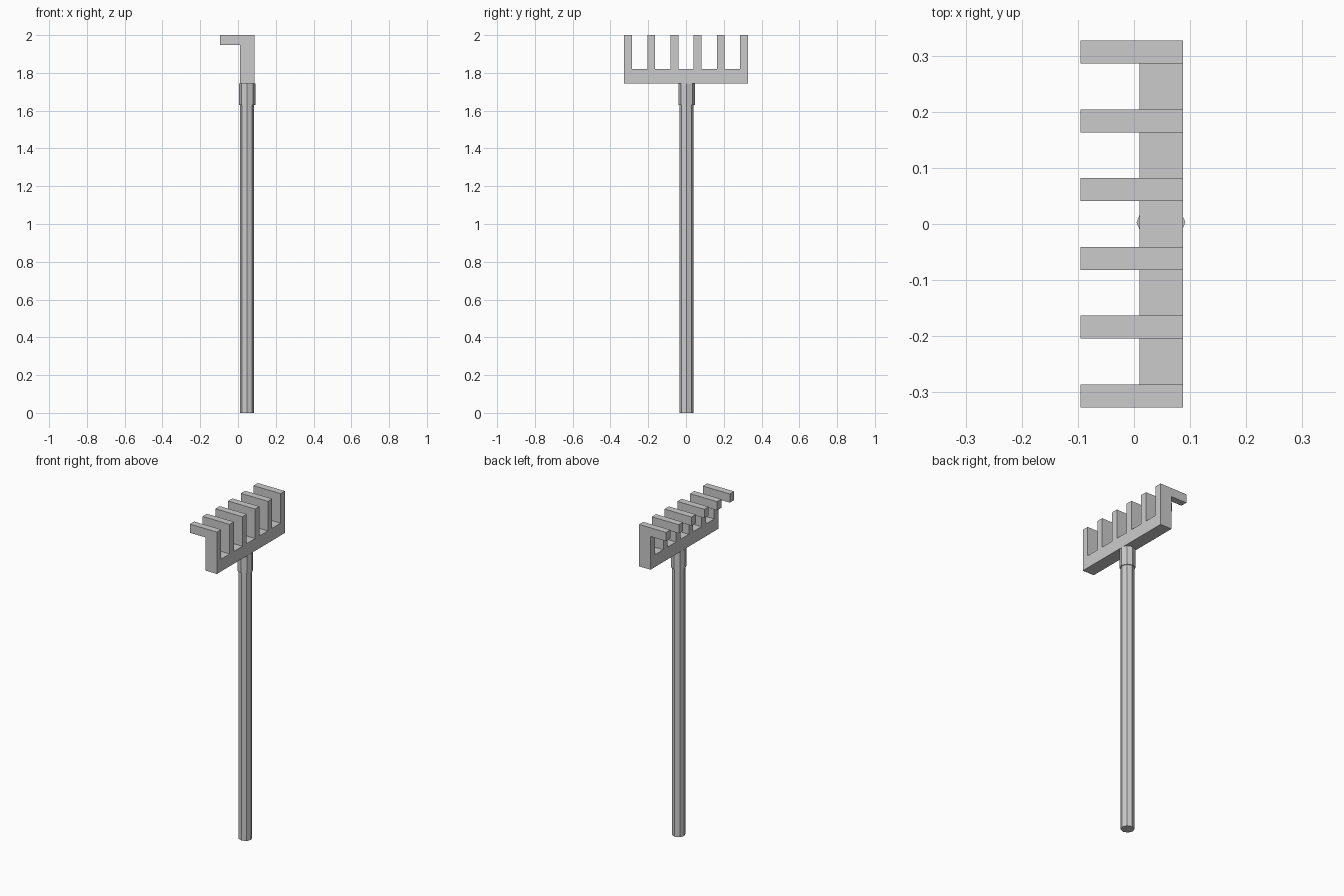
import bpy, bmesh
from math import pi

if "Cube" in bpy.data.objects:
    bpy.data.objects.remove(bpy.data.objects["Cube"])

X_FRONT, X_BACK, X_TIP = 0.01, 0.087, -0.095
LEVELS = [1.745, 1.82, 1.947, 2.0]      # bar bottom, bar top, tip underside, tip top
TINES, HALF, WIDTH = 6, 0.327, 0.041


def finish(bm, name):
    bmesh.ops.recalc_face_normals(bm, faces=bm.faces)
    mesh = bpy.data.meshes.new(name)
    bm.to_mesh(mesh)
    bm.free()
    obj = bpy.data.objects.new(name, mesh)
    bpy.context.collection.objects.link(obj)
    return obj


def extrude(bm, faces, dx):
    new = bmesh.ops.extrude_face_region(bm, geom=faces)["geom"]
    verts = [v for v in new if isinstance(v, bmesh.types.BMVert)]
    bmesh.ops.translate(bm, verts=verts, vec=(dx, 0, 0))


def octagon_rod(name, radius, z0, z1):
    bpy.ops.mesh.primitive_cylinder_add(vertices=8, radius=radius, depth=z1 - z0,
                                        location=(0.048, 0.003, (z0 + z1) / 2))
    bpy.context.object.name = name


# Rake head: flat comb outline, thickened, with the hooked tips pulled forward
bm = bmesh.new()
step = (2 * HALF - WIDTH) / (TINES - 1)
ys = [-HALF + i * step + s for i in range(TINES) for s in (0, WIDTH)]
for i in range(len(ys) - 1):
    rows = 3 if i % 2 == 0 else 1
    for z0, z1 in list(zip(LEVELS, LEVELS[1:]))[:rows]:
        bm.faces.new([bm.verts.new((X_FRONT, y, z)) for y, z in
                      ((ys[i], z0), (ys[i + 1], z0), (ys[i + 1], z1), (ys[i], z1))])
bmesh.ops.remove_doubles(bm, verts=bm.verts, dist=1e-5)
extrude(bm, bm.faces[:], X_BACK - X_FRONT)
bm.normal_update()
tips = [f for f in bm.faces
        if all(abs(v.co.x - X_FRONT) < 1e-4 and v.co.z > LEVELS[2] - 1e-4 for v in f.verts)]
extrude(bm, tips, X_TIP - X_FRONT)
bmesh.ops.dissolve_limit(bm, angle_limit=pi / 180, verts=bm.verts, edges=bm.edges)
finish(bm, "rake_head")

# Eight-sided handle and the socket joining it to the head
octagon_rod("handle", 0.038, 0, 1.70)
octagon_rod("socket", 0.0435, 1.63, 1.745)
